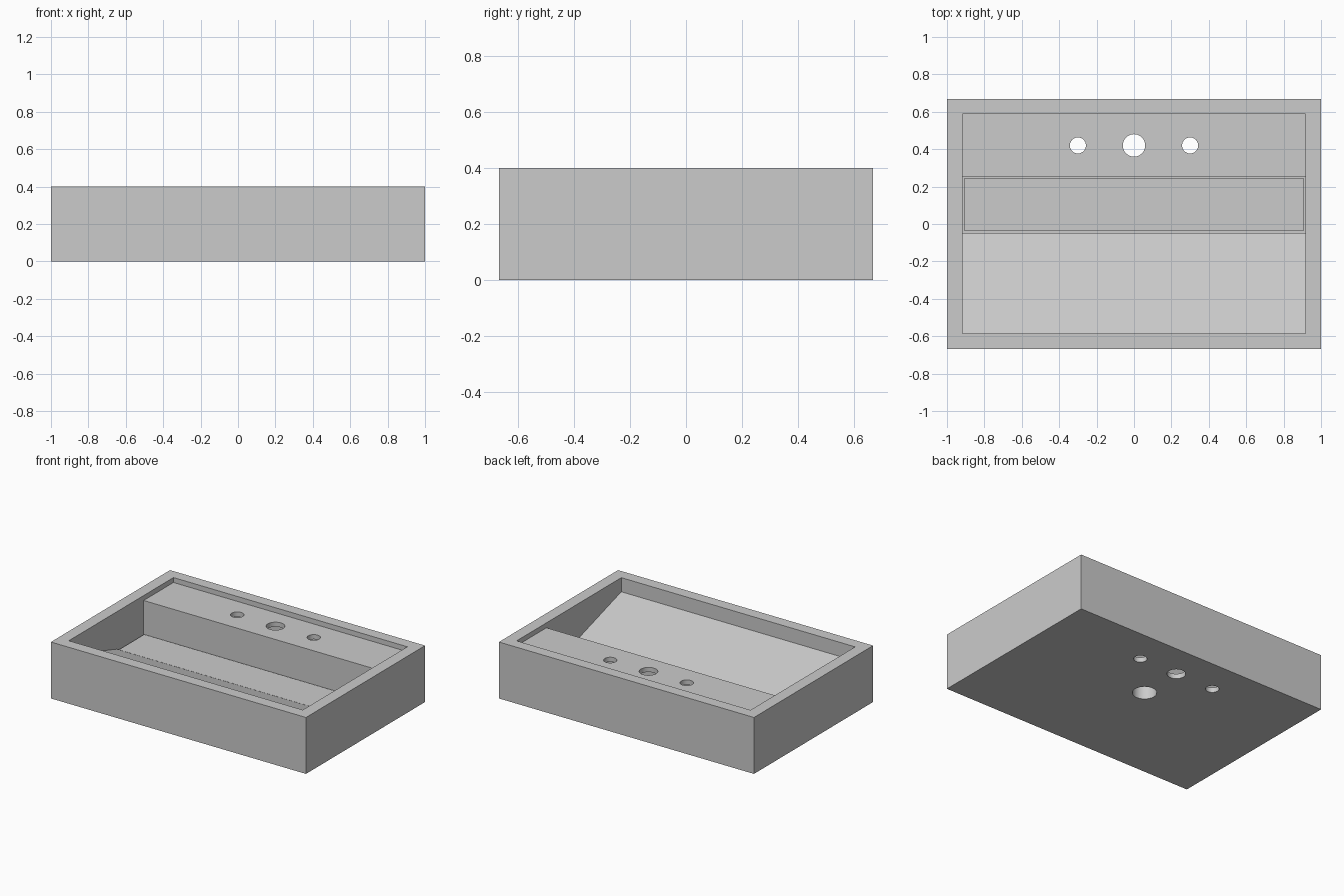
import bpy, bmesh

if "Cube" in bpy.data.objects:
    bpy.data.objects.remove(bpy.data.objects["Cube"])


def box(name, x, y0, y1, z0, z1):
    """Box spanning -x..x, y0..y1, z0..z1."""
    return extrude(name, [(y0, z0), (y1, z0), (y1, z1), (y0, z1)], x)


def extrude(name, profile, x):
    """Extrude a (y, z) profile along x from -x to x."""
    bm = bmesh.new()
    face = bm.faces.new([bm.verts.new((-x, y, z)) for y, z in profile])
    geo = bmesh.ops.extrude_face_region(bm, geom=[face])["geom"]
    verts = [g for g in geo if isinstance(g, bmesh.types.BMVert)]
    bmesh.ops.translate(bm, verts=verts, vec=(2 * x, 0, 0))
    bmesh.ops.recalc_face_normals(bm, faces=bm.faces)
    mesh = bpy.data.meshes.new(name)
    bm.to_mesh(mesh)
    bm.free()
    obj = bpy.data.objects.new(name, mesh)
    bpy.context.collection.objects.link(obj)
    return obj


def cylinder(name, x, y, r, z0, z1):
    bpy.ops.mesh.primitive_cylinder_add(vertices=48, radius=r, depth=z1 - z0,
                                        location=(x, y, (z0 + z1) / 2))
    bpy.context.object.name = name
    return bpy.context.object


def cut(target, cutter):
    """Subtract the cutter, then remove it."""
    cutter.hide_render = True
    mod = target.modifiers.new("cut", "BOOLEAN")
    mod.operation, mod.solver, mod.object = "DIFFERENCE", "EXACT", cutter
    bpy.context.view_layer.objects.active = target
    bpy.ops.object.modifier_apply(modifier=mod.name)
    bpy.data.objects.remove(cutter)


# Outer block of the basin
basin = box("basin", 1.0, -0.667, 0.667, 0, 0.4)

# Recess: sloped front floor, drain well, raised tap deck
cut(basin, extrude("bowl_cutter", [
    (-0.585, 0.5), (-0.585, 0.30), (-0.048, 0.135), (-0.048, 0.09),
    (0.253, 0.09), (0.253, 0.365), (0.587, 0.365), (0.587, 0.5)], 0.917))

# Hollow beneath the tap deck
cut(basin, box("hollow_cutter", 0.88, 0.29, 0.55, 0.035, 0.332))

# Tap holes through the deck
for x, r in ((-0.3, 0.043), (0, 0.06), (0.3, 0.043)):
    cut(basin, cylinder("tap_hole_cutter", x, 0.42, r, -0.1, 0.5))

# Drain hole under the cover plate
cut(basin, cylinder("drain_cutter", 0, 0.105, 0.078, -0.1, 0.2))

# Loose plate covering the drain
box("drain_cover", 0.907, -0.038, 0.245, 0.1, 0.13)

# Smooth hole walls, sharp edges elsewhere
bpy.ops.object.select_all(action="DESELECT")
basin.select_set(True)
bpy.context.view_layer.objects.active = basin
bpy.ops.object.shade_smooth_by_angle()
